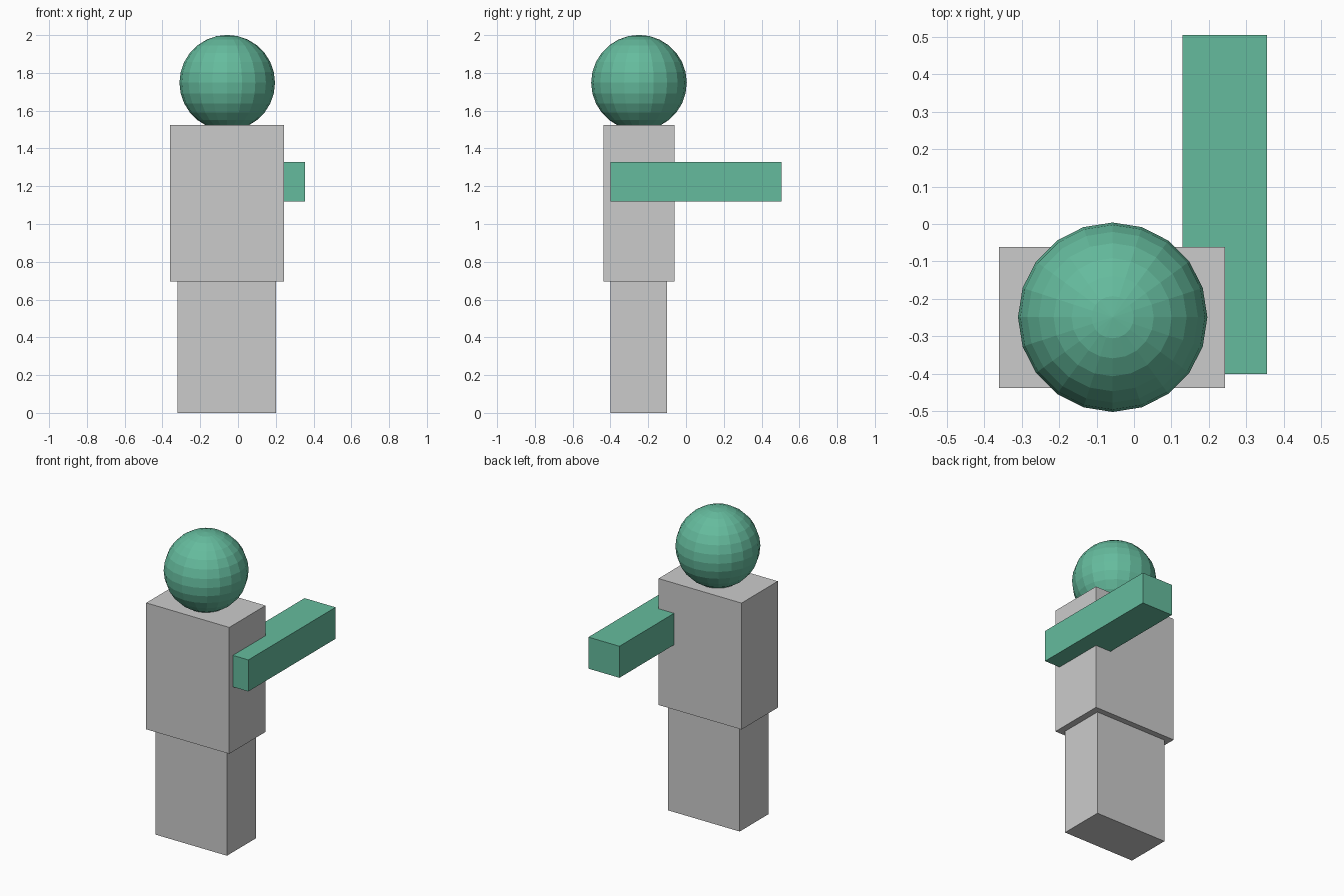
import bpy

if "Cube" in bpy.data.objects:
    bpy.data.objects.remove(bpy.data.objects["Cube"])

# Shared green material for head and arm
green = bpy.data.materials.new("green")
green.diffuse_color = (0.13, 0.5, 0.34, 1)
green.use_nodes = True
green.node_tree.nodes["Principled BSDF"].inputs["Base Color"].default_value = green.diffuse_color


def box(name, low, high, material=None):
    """Axis-aligned box between two opposite corners."""
    centre = [(a + b) / 2 for a, b in zip(low, high)]
    bpy.ops.mesh.primitive_cube_add(size=1, location=centre)
    obj = bpy.context.object
    obj.name = name
    obj.scale = [b - a for a, b in zip(low, high)]
    bpy.ops.object.transform_apply(location=False, rotation=False, scale=True)
    if material:
        obj.data.materials.append(material)
    return obj


# Body blocks
box("legs", (-0.32, -0.40, 0.0), (0.20, -0.10, 0.695))
box("torso", (-0.36, -0.438, 0.695), (0.243, -0.062, 1.525))

# Arm reaching backwards, partly sunk into the torso
box("arm", (0.13, -0.40, 1.12), (0.355, 0.505, 1.327), green)

# Faceted head, resting slightly inside the torso
bpy.ops.mesh.primitive_uv_sphere_add(
    segments=20, ring_count=14, radius=0.253, location=(-0.057, -0.249, 1.748))
head = bpy.context.object
head.name = "head"
head.data.materials.append(green)
bpy.ops.object.shade_flat()
